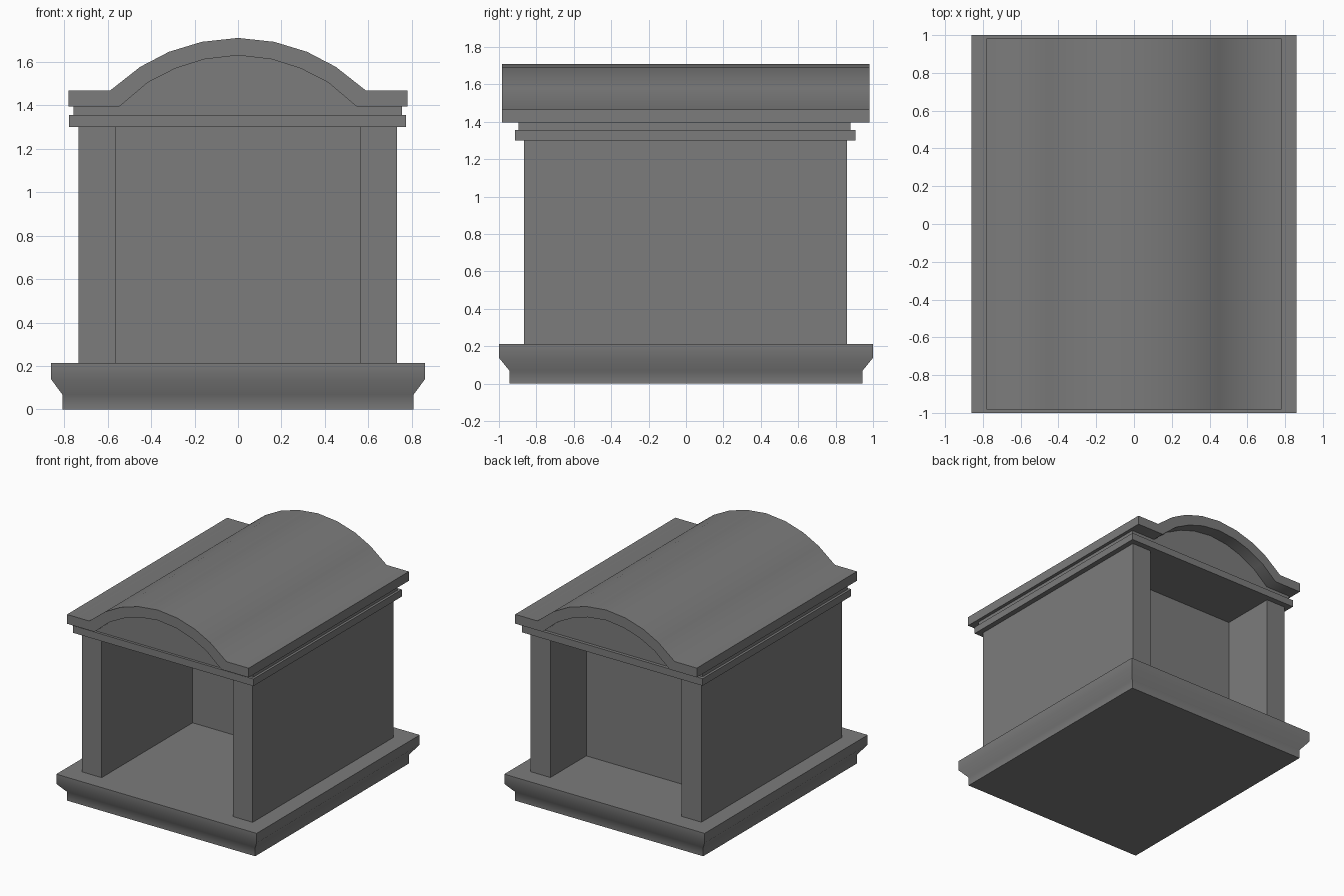
import bpy, bmesh
from math import radians

if "Cube" in bpy.data.objects:
    bpy.data.objects.remove(bpy.data.objects["Cube"], do_unlink=True)

stone = bpy.data.materials.new("grey stone")
stone.use_nodes = True
GREY = (0.2, 0.2, 0.2, 1)
stone.diffuse_color = GREY
stone.node_tree.nodes["Principled BSDF"].inputs["Base Color"].default_value = GREY


def loft(name, rings):
    """Join equal-length closed rings of points and cap both ends."""
    bm = bmesh.new()
    loops = [[bm.verts.new(p) for p in ring] for ring in rings]
    count = len(loops[0])
    for a, b in zip(loops, loops[1:]):
        for i in range(count):
            j = (i + 1) % count
            bm.faces.new((a[i], a[j], b[j], b[i]))
    bm.faces.new(loops[0])
    bm.faces.new(loops[-1])
    bmesh.ops.recalc_face_normals(bm, faces=bm.faces)
    mesh = bpy.data.meshes.new(name)
    bm.to_mesh(mesh)
    bm.free()
    mesh.materials.append(stone)
    obj = bpy.data.objects.new(name, mesh)
    bpy.context.collection.objects.link(obj)
    bpy.ops.object.select_all(action="DESELECT")
    obj.select_set(True)
    bpy.context.view_layer.objects.active = obj
    bpy.ops.object.shade_smooth_by_angle(angle=radians(45))
    return obj


def rect(x0, x1, y0, y1, z):
    return [(x0, y0, z), (x1, y0, z), (x1, y1, z), (x0, y1, z)]


def box(name, x0, x1, y0, y1, z0, z1):
    return loft(name, [rect(x0, x1, y0, y1, z) for z in (z0, z1)])


def extrude_y(name, profile, y0, y1):
    return loft(name, [[(x, y, z) for x, z in profile] for y in (y0, y1)])


def mirrored(half):
    """Complete an arch listed from its right foot to its peak."""
    return half + [(-x, z) for x, z in reversed(half[:-1])]


FLOOR, CEILING, LEDGE, EAVE = 0.213, 1.3, 1.355, 1.395

# Plinth with a flared moulding
plinth = [(0.808, 0.943, 0), (0.808, 0.943, 0.068),
          (0.86, 1, 0.138), (0.86, 1, FLOOR)]
loft("plinth", [rect(-x, x, -y, y, z) for x, y, z in plinth])

# Side walls and the cross wall between the two open chambers
box("left_wall", 0.562, 0.732, -0.865, 0.86, FLOOR, CEILING)
box("right_wall", -0.735, -0.565, -0.865, 0.86, FLOOR, CEILING)
box("cross_wall", -0.565, 0.562, 0.25, 0.42, FLOOR, CEILING)

# Stepped cornice
box("lower_cornice", -0.777, 0.773, -0.915, 0.905, CEILING, LEDGE)
box("upper_cornice", -0.758, 0.754, -0.895, 0.88, LEDGE, EAVE)

# Arched roof shell with flat eaves
outer = mirrored([(0.59, 1.467), (0.45, 1.577), (0.318, 1.646),
                  (0.167, 1.692), (0, 1.71)])
inner = mirrored([(0.545, EAVE), (0.415, 1.505), (0.288, 1.57),
                  (0.155, 1.612), (0, 1.63)])
shell = ([(0.78, EAVE), (0.78, 1.467)] + outer
         + [(-0.78, 1.467), (-0.78, EAVE)] + inner[::-1])
extrude_y("arched_roof", shell, -0.983, 0.981)

# Recessed gable infill under the arch
extrude_y("gable_infill", inner, -0.895, 0.88)
